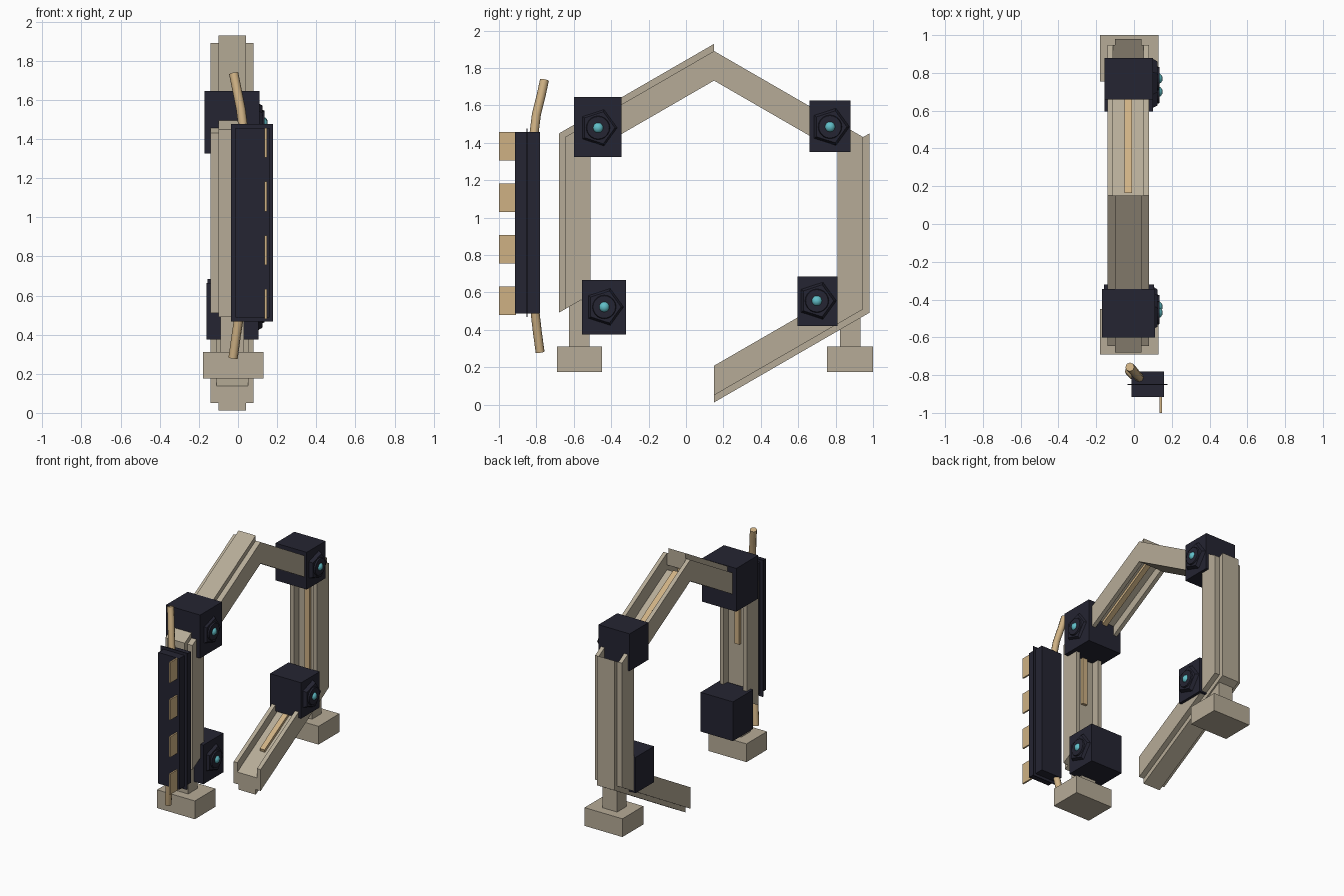
import bpy, bmesh, math
from mathutils import Vector, Matrix

if "Cube" in bpy.data.objects:
    bpy.data.objects.remove(bpy.data.objects["Cube"])

def mat(name, c):
    m = bpy.data.materials.new(name)
    m.diffuse_color = (*c, 1)
    m.use_nodes = True
    m.node_tree.nodes["Principled BSDF"].inputs["Base Color"].default_value = m.diffuse_color
    return m

BEIGE = mat("beige", (0.47, 0.41, 0.31))
NAVY = mat("dark navy", (0.018, 0.018, 0.032))
TAN = mat("tan", (0.62, 0.44, 0.23))
CYAN = mat("cyan", (0.12, 0.52, 0.58))

def finish(name, bm, m, smooth=False):
    bmesh.ops.recalc_face_normals(bm, faces=bm.faces)
    me = bpy.data.meshes.new(name)
    bm.to_mesh(me)
    bm.free()
    me.materials.append(m)
    for p in me.polygons:
        p.use_smooth = smooth
    ob = bpy.data.objects.new(name, me)
    bpy.context.collection.objects.link(ob)
    return ob

def box(name, m, x, y, z):
    bm = bmesh.new()
    bmesh.ops.create_cube(bm, size=1)
    for v in bm.verts:
        v.co = [a + (b - a) * (c + 0.5) for (a, b), c in zip((x, y, z), v.co)]
    return finish(name, bm, m)

CX, CY, CZ = -0.03, 0.15, 0.97

def ring_side(name, m, k, profile, t0=0.0, t1=1.0):
    """Extrude a (width, apothem) profile along hexagon side k with mitred ends."""
    bm = bmesh.new()
    loops = []
    for t in (t0, t1):
        loop = []
        for u, a in profile:
            r = a / math.cos(math.pi / 6)
            p, q = [Vector((CX + u, CY + r * math.cos(w), CZ + r * math.sin(w)))
                    for w in (math.radians(90 + 60 * k), math.radians(150 + 60 * k))]
            loop.append(bm.verts.new(p.lerp(q, t)))
        bm.faces.new(loop)
        loops.append(loop)
    n = len(profile)
    for i in range(n):
        j = (i + 1) % n
        bm.faces.new((loops[0][i], loops[0][j], loops[1][j], loops[1][i]))
    return finish(name, bm, m)

def mirrored(half):
    return half + [(-u, a) for u, a in reversed(half)]

# Hexagonal ring: ridged channels open inward, one trough open outward
CHANNEL = mirrored([(-.08, .72), (-.08, .66), (-.11, .66), (-.11, .797), (-.07, .797), (-.07, .83)])
TROUGH = mirrored([(-.08, .69), (-.08, .797), (-.11, .797), (-.11, .66)])

def strip(a):
    return [(-.02, a), (.02, a), (.02, a + .022), (-.02, a + .022)]

ring_side("upper_front_channel", BEIGE, 0, CHANNEL)
ring_side("front_channel", BEIGE, 1, CHANNEL)
ring_side("lower_back_channel", BEIGE, 3, CHANNEL)
ring_side("back_channel", BEIGE, 4, CHANNEL)
ring_side("upper_back_trough", BEIGE, 5, TROUGH)

# Tan strips lying in the channels
ring_side("upper_front_strip", TAN, 0, strip(.70), .05, .8)
ring_side("front_strip", TAN, 1, strip(.70), .05, .5)
ring_side("lower_back_strip", TAN, 3, strip(.70), .25, .8)
ring_side("back_strip", TAN, 4, strip(.70), .1, .95)
ring_side("upper_back_strip", TAN, 5, strip(.69), .2, .98)

# Feet and posts
for side, y0, y1 in (("front", -.69, -.45), ("back", .755, 1.0)):
    c = (y0 + y1) / 2
    box(side + "_foot", BEIGE, (-.18, .13), (y0, y1), (.175, .31))
    box(side + "_post", BEIGE, (-.09, .03), (c - .055, c + .055), (.31, .56))

# Joint housings with a dark boss and a cyan button
def frustum(name, m, y, z, x0, x1, r0, r1, n):
    bm = bmesh.new()
    bmesh.ops.create_cone(bm, cap_ends=True, segments=n, radius1=r0, radius2=r1, depth=x1 - x0,
                          matrix=Matrix.Translation(((x0 + x1) / 2, y, z)) @ Matrix.Rotation(math.pi / 2, 4, 'Y'))
    return finish(name, bm, m)

JOINTS = (
    ("upper_front", (-.17, .11), (-.60, -.345), (1.325, 1.645), (-.47, 1.48)),
    ("upper_back", (-.155, .10), (.66, .88), (1.35, 1.625), (.77, 1.485)),
    ("lower_front", (-.16, .105), (-.555, -.32), (.375, .665), (-.437, .522)),
    ("lower_back", (-.155, .10), (.595, .81), (.42, .685), (.70, .555)),
)
for label, x, y, z, (by, bz) in JOINTS:
    box(label + "_housing", NAVY, x, y, z)
    frustum(label + "_boss", NAVY, by, bz, x[1] - .01, .125, .11, .09, 5)
    frustum(label + "_collar", NAVY, by, bz, .12, .135, .065, .06, 20)
    bm = bmesh.new()
    bmesh.ops.create_uvsphere(bm, u_segments=16, v_segments=10, radius=.03,
                              matrix=Matrix.Translation((.122, by, bz)))
    finish(label + "_button", bm, CYAN, True)

# Front battery case with its thin middle plate
box("front_case", NAVY, (-.012, .16), (-.915, -.78), (.487, 1.457))
box("case_plate", NAVY, (-.035, .178), (-.853, -.847), (.467, 1.477))

# Tan tabs on the case
for i in range(4):
    z = .48 + .275 * i
    box("case_tab_%d" % (i + 1), TAN, (.135, .147), (-1.0, -.91), (z, z + .152))

# Bent rods leaving the case at top and bottom
def rod(name, pts):
    cu = bpy.data.curves.new(name, 'CURVE')
    cu.dimensions = '3D'
    cu.bevel_depth = .024
    cu.bevel_resolution = 2
    cu.use_fill_caps = True
    sp = cu.splines.new('POLY')
    sp.points.add(len(pts) - 1)
    for p, co in zip(sp.points, pts):
        p.co = (*co, 1)
    cu.materials.append(TAN)
    ob = bpy.data.objects.new(name, cu)
    bpy.context.collection.objects.link(ob)

rod("upper_rod", [(.03, -.815, 1.43), (.015, -.80, 1.55), (-.005, -.775, 1.65), (-.022, -.757, 1.735)])
rod("lower_rod", [(.01, -.81, .52), (-.01, -.795, .39), (-.025, -.78, .28)])
